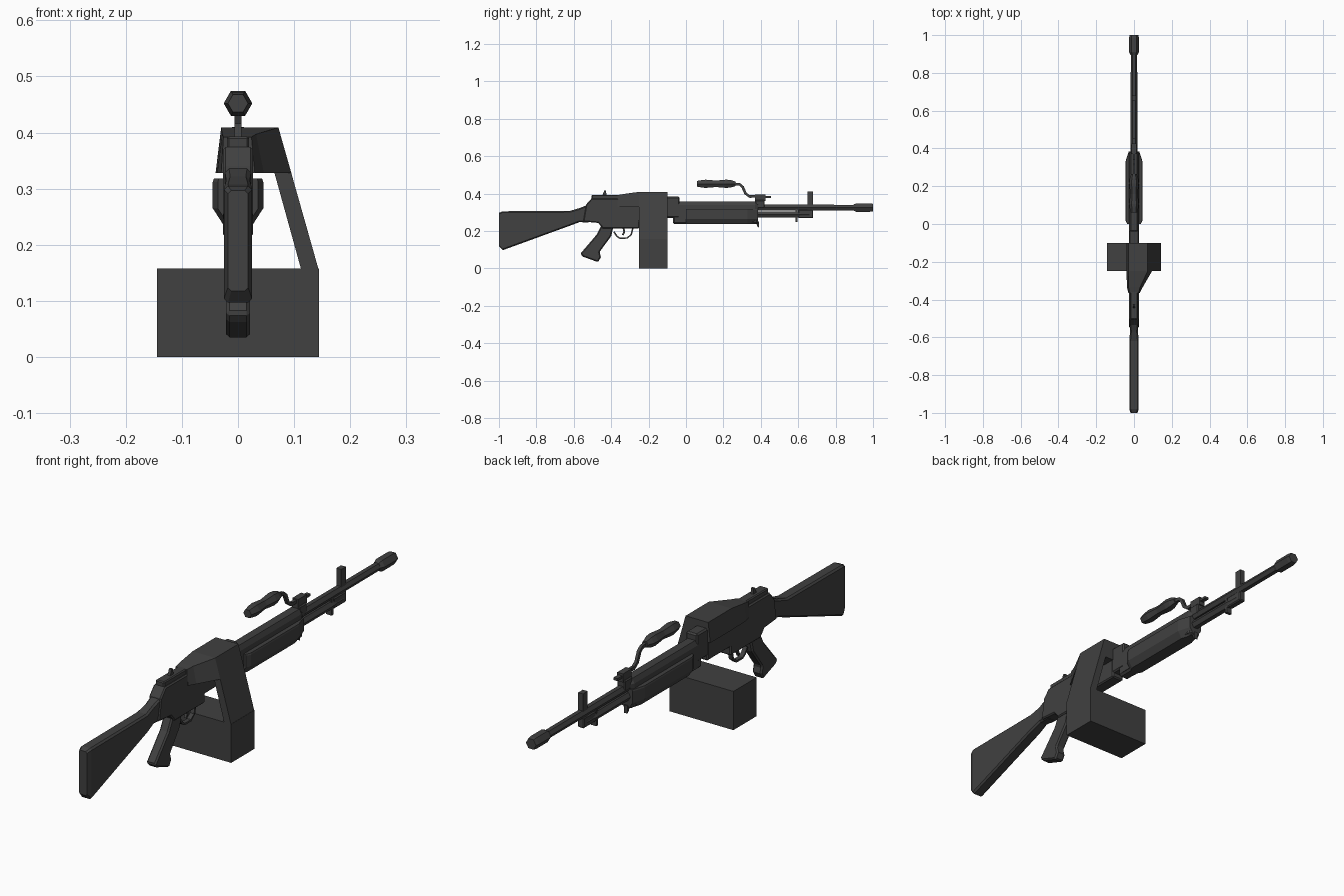
import bpy, bmesh, math
from mathutils import Vector

if "Cube" in bpy.data.objects:
    bpy.data.objects.remove(bpy.data.objects["Cube"])

metal = bpy.data.materials.new("dark gunmetal")
metal.diffuse_color = (0.052, 0.052, 0.052, 1)
metal.use_nodes = True
metal.node_tree.nodes["Principled BSDF"].inputs["Base Color"].default_value = metal.diffuse_color


def finish(name, bm, bevel=0):
    bmesh.ops.recalc_face_normals(bm, faces=bm.faces)
    me = bpy.data.meshes.new(name)
    bm.to_mesh(me)
    bm.free()
    me.materials.append(metal)
    ob = bpy.data.objects.new(name, me)
    bpy.context.collection.objects.link(ob)
    if bevel:
        m = ob.modifiers.new("chamfer", 'BEVEL')
        m.width, m.segments, m.limit_method = bevel, 1, 'ANGLE'
        m.angle_limit = math.radians(50)
    return ob


def loft(name, rings, bevel=0):
    """Skin a list of equal-length point rings and cap both ends."""
    bm = bmesh.new()
    vs = [[bm.verts.new(p) for p in r] for r in rings]
    n = len(vs[0])
    for a, b in zip(vs, vs[1:]):
        for i in range(n):
            j = (i + 1) % n
            bm.faces.new((a[i], a[j], b[j], b[i]))
    bm.faces.new(vs[0])
    bm.faces.new(vs[-1])
    return finish(name, bm, bevel)


def side_profile(name, pts, w, bevel=0):
    """Side (y, z) outline extruded to half width w."""
    return loft(name, [[(x, y, z) for y, z in pts] for x in (-w, w)], bevel)


def sections(name, secs):
    """Front (x, z) sections given as (y, points)."""
    return loft(name, [[(x, y, z) for x, z in pts] for y, pts in secs])


def box(name, x0, x1, y0, y1, z0, z1, bevel=0):
    r = [(x0, z0), (x1, z0), (x1, z1), (x0, z1)]
    return loft(name, [[(x, y, z) for x, z in r] for y in (y0, y1)], bevel)


def oct_rect(w, z0, z1, c):
    """Rectangle with chamfered corners."""
    return [(-w + c, z0), (w - c, z0), (w, z0 + c), (w, z1 - c),
            (w - c, z1), (-w + c, z1), (-w, z1 - c), (-w, z0 + c)]


def lathe(name, zc, stations, n=6):
    """Faceted round bar along y from (y, radius) stations."""
    return sections(name, [(y, [(r * math.cos(math.tau * i / n), zc + r * math.sin(math.tau * i / n))
                                for i in range(n)]) for y, r in stations])


def bar(name, path, t, w):
    """Bent flat bar following a (y, z) path, thickness t, half width w."""
    p = [Vector(q) for q in path]
    rings = []
    for i, q in enumerate(p):
        d = (p[min(i + 1, len(p) - 1)] - p[max(i - 1, 0)]).normalized()
        nrm = Vector((-d.y, d.x)) * t / 2
        a, b = q + nrm, q - nrm
        rings.append([(-w, *a), (w, *a), (w, *b), (-w, *b)])
    return loft(name, rings)


# Shoulder stock with narrowing wrist
sections("stock", [(y, oct_rect(w, a, b, c)) for y, a, b, w, c in (
    (-1.0, .118, .297, .018, .006), (-.98, .097, .305, .025, .007),
    (-.62, .228, .307, .025, .007), (-.57, .247, .322, .021, .007),
    (-.52, .245, .342, .024, .007))])

# Receiver, rear rail and rear sight
side_profile("receiver", [(-.55, .25), (-.535, .34), (-.505, .374), (-.36, .374), (-.30, .385),
                          (-.10, .385), (-.10, .25), (-.25, .25), (-.25, .214), (-.445, .214),
                          (-.47, .243)], .027, .005)
box("rear_rail", -.02, .02, -.505, -.34, .37, .393, .004)
side_profile("rear_sight", [(-.447, .39), (-.425, .39), (-.428, .416), (-.437, .416)], .006)
box("feed_block", -.026, .026, -.11, -.035, .27, .383, .006)

# Feed cover tapering backward into the receiver
sections("feed_cover", [
    (-.365, [(-.026, .392), (.024, .392), (.03, .328), (-.03, .328)]),
    (-.335, [(-.028, .397), (.032, .397), (.046, .328), (-.037, .328)]),
    (-.25, [(-.03, .409), (.072, .409), (.095, .328), (-.04, .328)])])

# Feed chute sloping to the ammunition box
chute = [(-.03, .409), (.072, .409), (.143, .158), (.143, .14), (.112, .14),
         (.112, .158), (.065, .328), (-.04, .328)]
sections("feed_chute", [(-.25, chute), (-.10, chute)])
box("ammo_box", -.144, .144, -.25, -.10, 0, .158)

# Pistol grip, trigger and guard
side_profile("pistol_grip", [(-.45, .235), (-.478, .18), (-.565, .078), (-.55, .062), (-.47, .033),
                             (-.455, .06), (-.462, .088), (-.40, .172), (-.385, .235)], .021, .006)
bar("trigger_guard", [(-.385, .195), (-.37, .172), (-.355, .162), (-.315, .162),
                      (-.293, .18), (-.283, .22)], .008, .009)
bar("trigger", [(-.335, .22), (-.33, .195), (-.338, .178)], .01, .005)

# Handguard core with side panels
sections("handguard", [(y, [(-w, .245), (w, .245), (w, .338), (w - .009, b), (-w + .009, b), (-w, .338)])
                       for y, w, b in ((-.04, .026, .357), (.37, .026, .357), (.385, .019, .35))])
box("handguard_base", -.024, .024, -.07, .385, .237, .285, .008)
for side, sx in (("left", -1), ("right", 1)):
    sections("handguard_panel_" + side, [
        (y, [(sx * .01, .318), (sx * (w - .002), .318), (sx * w, .312), (sx * w, .265),
             (sx * (w - .018), .237), (sx * .01, .237)])
        for y, w in ((0, .036), (.02, .045), (.33, .045), (.385, .028))])
side_profile("handguard_catch", [(.375, .25), (.39, .25), (.39, .218), (.38, .225)], .008)

# Barrel, muzzle, gas tube
lathe("barrel", .325, [(.36, .018), (.92, .017)])
lathe("muzzle", .325, [(.895, .018), (.91, .026), (.985, .026), (1.0, .023)])
lathe("gas_tube", .287, [(.36, .019), (.60, .019), (.62, .016), (.66, .016)])
box("gas_tube_clamp", -.013, .013, .585, .597, .247, .32)

# Front sight post
box("front_sight_base", -.014, .014, .60, .68, .268, .312, .004)
box("front_sight", -.011, .011, .65, .68, .30, .41)

# Barrel clamp and carrying handle
box("barrel_clamp", -.018, .018, .37, .42, .32, .365, .004)
box("clamp_top", -.013, .013, .37, .425, .36, .395)
box("clamp_tab", -.009, .009, .42, .455, .376, .386)
bar("handle_arm", [(.39, .385), (.34, .384), (.318, .40), (.303, .435), (.288, .448), (.255, .452)], .014, .006)
lathe("carry_handle", .452, [(.06, .018), (.085, .023), (.105, .0255), (.16, .020),
                             (.215, .0255), (.24, .023), (.265, .014)])
